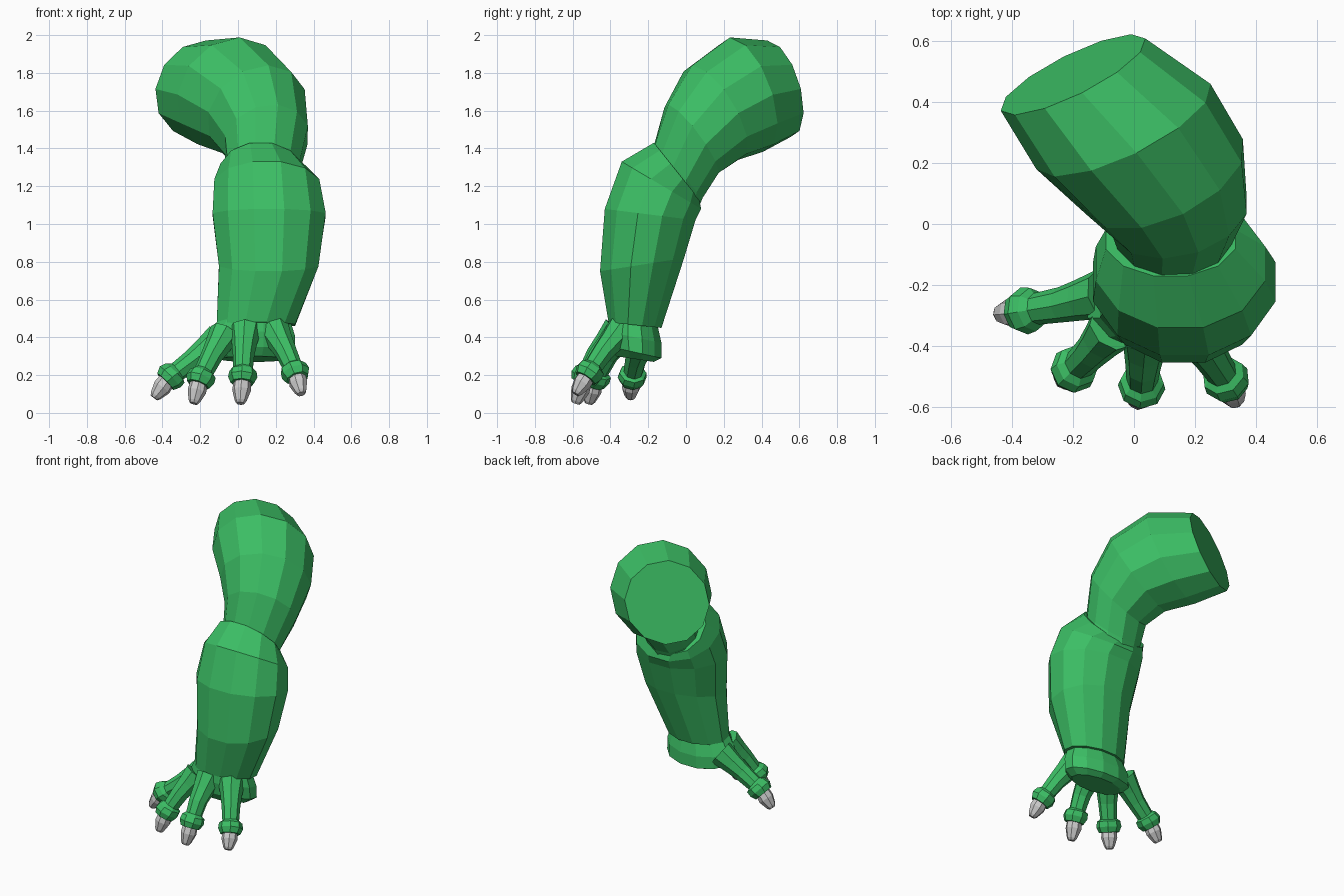
import bpy, bmesh
from math import sin, cos, pi
from mathutils import Vector

if "Cube" in bpy.data.objects:
    bpy.data.objects.remove(bpy.data.objects["Cube"])

green = bpy.data.materials.new("green_skin")
green.diffuse_color = (0.045, 0.52, 0.13, 1)
green.use_nodes = True
green.node_tree.nodes["Principled BSDF"].inputs["Base Color"].default_value = green.diffuse_color


def loft(name, rings, mat=None):
    """Skin a list of equal-sized point rings and cap both ends."""
    bm = bmesh.new()
    vs = [[bm.verts.new(p) for p in r] for r in rings]
    n = len(vs[0])
    for a, b in zip(vs, vs[1:]):
        for i in range(n):
            j = (i + 1) % n
            bm.faces.new((a[i], a[j], b[j], b[i]))
    bm.faces.new(vs[0])
    bm.faces.new(vs[-1])
    bmesh.ops.recalc_face_normals(bm, faces=bm.faces)
    me = bpy.data.meshes.new(name)
    bm.to_mesh(me)
    bm.free()
    ob = bpy.data.objects.new(name, me)
    bpy.context.collection.objects.link(ob)
    if mat:
        me.materials.append(mat)
    return ob


def disc(c, normal, r, ref, n):
    """Circle of n points around c, facing along normal."""
    nv = Vector(normal).normalized()
    ref = Vector(ref)
    u = (ref - nv * ref.dot(nv)).normalized()
    v = nv.cross(u)
    return [Vector(c) + r * (cos(2 * pi * i / n) * u + sin(2 * pi * i / n) * v) for i in range(n)]


def slice_(xl, xr, front, back, n=12):
    """Tilted oval given by its x limits and its front and back (y, z) points."""
    pts = []
    for i in range(n):
        a = 2 * pi * (i + 0.5) / n
        t = (1 - cos(a) / cos(pi / n)) / 2
        pts.append(((xl + xr) / 2 + (xr - xl) / 2 * sin(a),
                    front[0] + (back[0] - front[0]) * t,
                    front[1] + (back[1] - front[1]) * t))
    return pts


# Upper arm: bends from the flat shoulder end down into the elbow
upper = [((-0.20, 0.49, 1.715), (-0.43, 0.86, 0.25), 0.265),
         ((-0.035, 0.32, 1.685), (-0.41, 0.84, 0.30), 0.318),
         ((0.10, 0.155, 1.59), (-0.36, 0.76, 0.46), 0.285),
         ((0.15, 0.03, 1.445), (-0.20, 0.74, 0.55), 0.232),
         ((0.13, -0.04, 1.28), (0.0, 0.72, 0.65), 0.195),
         ((0.13, -0.10, 1.10), (0.0, 0.4, 0.9), 0.16)]
loft("upper_arm", [disc(c, nv, r, (0.9, 0.45, 0), 12) for c, nv, r in upper], green)

# Forearm: wraps the elbow, tapers to the wrist
loft("forearm", [slice_(*s) for s in (
    (-0.10, 0.34, (-0.17, 1.43), (0.07, 1.13)),
    (-0.135, 0.44, (-0.34, 1.33), (0.08, 1.08)),
    (-0.145, 0.475, (-0.43, 1.08), (0.05, 1.02)),
    (-0.11, 0.435, (-0.455, 0.75), (-0.01, 0.82)),
    (-0.12, 0.31, (-0.41, 0.48), (-0.13, 0.45)))], green)

# Palm: flares from the wrist to a flat underside
loft("palm", [slice_(*s) for s in (
    (-0.11, 0.28, (-0.40, 0.52), (-0.15, 0.46)),
    (-0.16, 0.31, (-0.41, 0.43), (-0.13, 0.37)),
    (-0.16, 0.31, (-0.40, 0.35), (-0.13, 0.29)),
    (-0.10, 0.26, (-0.37, 0.30), (-0.17, 0.27)))], green)


def digit(name, base, mid, cuff, tip):
    """Finger from knuckle to flared cuff, with a blunt claw."""
    base, mid, cuff, tip = map(Vector, (base, mid, cuff, tip))
    d = cuff - mid
    side = (-d.y, d.x, 0)
    d.normalize()
    down = (tip - cuff).normalized()
    bend = (d + down).normalized()
    first = (mid - base).normalized()
    rings = [(base, first, 0.085), (base.lerp(mid, 0.55), first, 0.068), (mid, d, 0.058),
             (cuff - d * 0.05, d, 0.052), (cuff - d * 0.035, bend, 0.072),
             (cuff, bend, 0.078), (cuff + bend * 0.035, bend, 0.062)]
    loft(name, [disc(c, nv, r, side, 8) for c, nv, r in rings], green)
    claw = [(cuff + bend * 0.015, bend, 0.046), (cuff.lerp(tip, 0.5), down, 0.05),
            (tip - down * 0.015, down, 0.032), (tip, down, 0.022)]
    loft(name + "_claw", [disc(c, nv, r, side, 8) for c, nv, r in claw])


# Fingers and thumb
digit("thumb", (-0.10, -0.23, 0.39), (-0.24, -0.265, 0.28), (-0.36, -0.285, 0.19), (-0.445, -0.295, 0.08))
digit("inner_finger", (-0.07, -0.34, 0.42), (-0.14, -0.42, 0.30), (-0.20, -0.48, 0.18), (-0.235, -0.515, 0.05))
digit("middle_finger", (0.04, -0.36, 0.44), (0.03, -0.47, 0.31), (0.025, -0.535, 0.19), (0.013, -0.585, 0.05))
digit("outer_finger", (0.19, -0.34, 0.44), (0.255, -0.44, 0.32), (0.305, -0.515, 0.21), (0.335, -0.585, 0.10))
